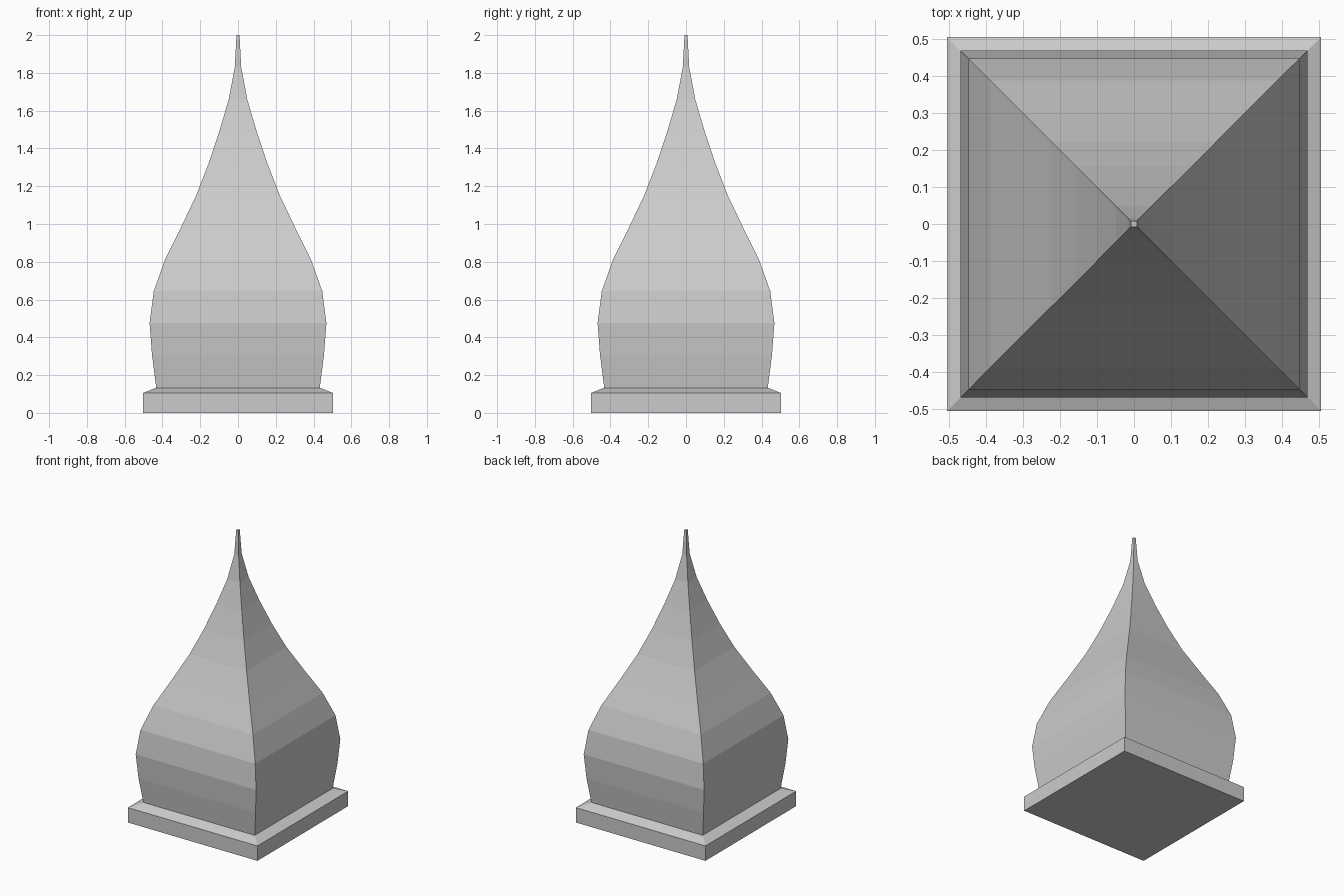
import bpy
import bmesh

if "Cube" in bpy.data.objects:
    bpy.data.objects.remove(bpy.data.objects["Cube"])


def square_loft(name, profile, cap_bottom=False, cap_top=False):
    """Loft square rings through (half_width, height) points, flat shaded."""
    bm = bmesh.new()
    rings = [[bm.verts.new((sx * r, sy * r, z))
              for sx, sy in ((-1, -1), (1, -1), (1, 1), (-1, 1))]
             for r, z in profile]
    for low, high in zip(rings, rings[1:]):
        for i in range(4):
            j = (i + 1) % 4
            bm.faces.new((low[i], low[j], high[j], high[i]))
    if cap_bottom:
        bm.faces.new(rings[0][::-1])
    if cap_top:
        bm.faces.new(rings[-1])
    mesh = bpy.data.meshes.new(name)
    bm.to_mesh(mesh)
    bm.free()
    obj = bpy.data.objects.new(name, mesh)
    bpy.context.collection.objects.link(obj)
    return obj


# Square plinth with a bevelled top edge
square_loft("plinth", [(0.504, 0.0), (0.504, 0.105), (0.433, 0.133)],
            cap_bottom=True)

# Bulging four-sided spire drawn up to a thin tip
square_loft("spire", [
    (0.433, 0.133), (0.455, 0.305), (0.468, 0.475), (0.446, 0.645),
    (0.387, 0.81), (0.303, 0.98), (0.222, 1.15), (0.156, 1.32),
    (0.099, 1.49), (0.049, 1.66), (0.017, 1.83), (0.008, 2.0),
], cap_top=True)
